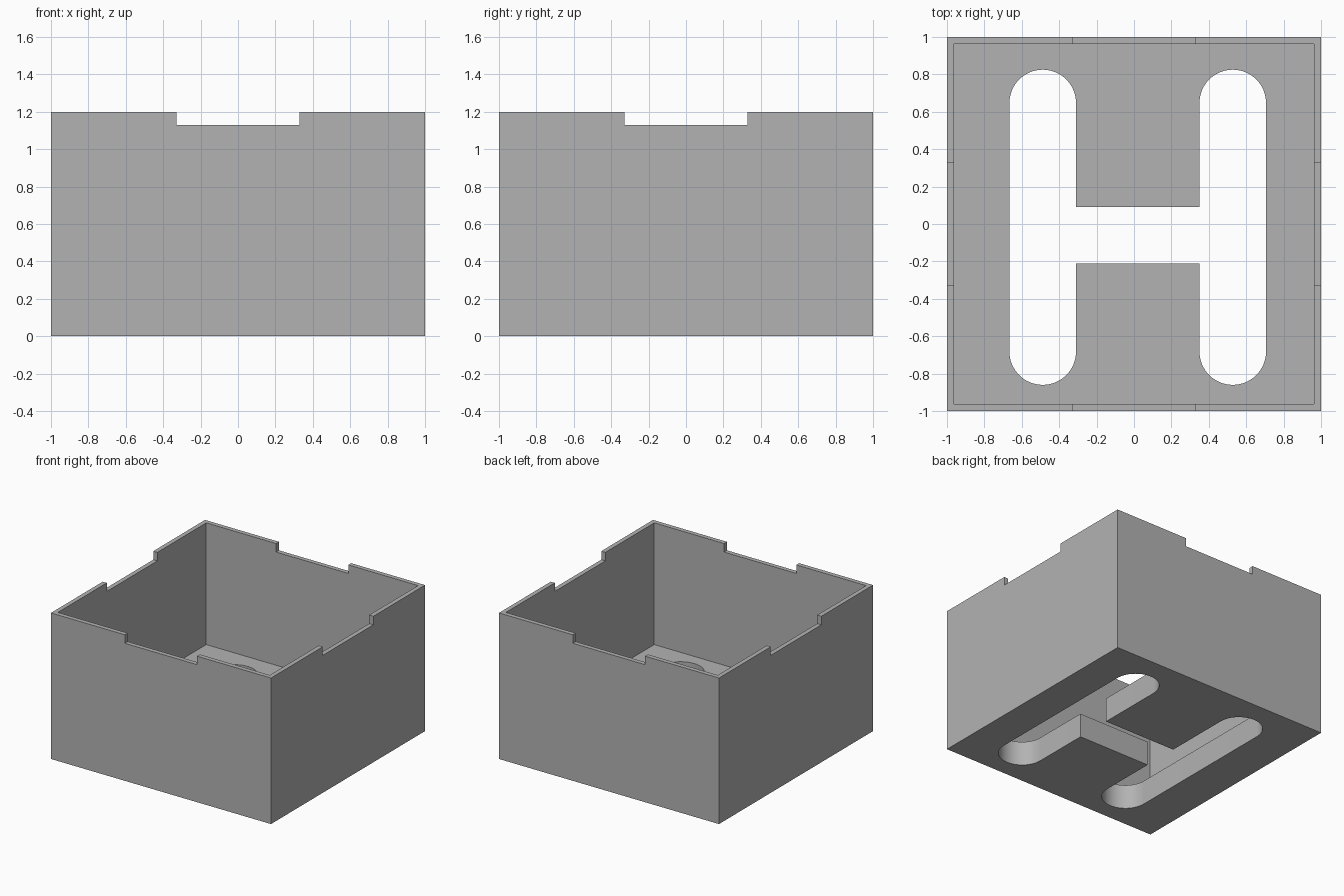
import bpy
import bmesh
from math import pi, cos, sin

cube = bpy.data.objects.get("Cube")
if cube:
    bpy.data.objects.remove(cube, do_unlink=True)

HEIGHT, WALL, FLOOR = 1.2, 0.037, 0.2
NOTCH_HALF, NOTCH_Z = 0.328, 1.13

grey = bpy.data.materials.new("plain grey")
grey.use_nodes = True
colour = (0.45, 0.45, 0.45, 1)
grey.diffuse_color = colour
grey.node_tree.nodes["Principled BSDF"].inputs["Base Color"].default_value = colour


def prism(name, outline, z0, z1):
    """Extrude a counter-clockwise outline from z0 up to z1."""
    bm = bmesh.new()
    base = bm.faces.new([bm.verts.new((x, y, z0)) for x, y in outline])
    top = bmesh.ops.extrude_face_region(bm, geom=[base])["geom"]
    bmesh.ops.translate(bm, vec=(0, 0, z1 - z0),
                        verts=[g for g in top if isinstance(g, bmesh.types.BMVert)])
    bmesh.ops.recalc_face_normals(bm, faces=bm.faces)
    mesh = bpy.data.meshes.new(name)
    bm.to_mesh(mesh)
    bm.free()
    mesh.materials.append(grey)
    obj = bpy.data.objects.new(name, mesh)
    bpy.context.collection.objects.link(obj)
    return obj


def block(name, hx, hy, z0, z1):
    return prism(name, [(-hx, -hy), (hx, -hy), (hx, hy), (-hx, hy)], z0, z1)


def arc(cx, cy, r, start, steps=32):
    """Half circle, counter-clockwise from the start angle."""
    return [(cx + r * cos(start + pi * i / steps), cy + r * sin(start + pi * i / steps))
            for i in range(steps + 1)]


# Outer box
box = block("open_box", 1, 1, 0, HEIGHT)

# H-shaped floor opening: two round-ended slots joined by a cross channel
R, LEFT, RIGHT = 0.178, -0.488, 0.528
BACK, FRONT = 0.825 - R, R - 0.86
BAR_BACK, BAR_FRONT = 0.09, -0.21
h_outline = (arc(LEFT, FRONT, R, pi)
             + [(LEFT + R, BAR_FRONT), (RIGHT - R, BAR_FRONT)]
             + arc(RIGHT, FRONT, R, pi)
             + arc(RIGHT, BACK, R, 0)
             + [(RIGHT - R, BAR_BACK), (LEFT + R, BAR_BACK)]
             + arc(LEFT, BACK, R, 0))

# Cavity, rim notches on all four sides, and the floor opening
cutters = [
    block("cavity_cutter", 1 - WALL, 1 - WALL, FLOOR, HEIGHT + 0.3),
    block("side_notch_cutter", 1.2, NOTCH_HALF, NOTCH_Z, HEIGHT + 0.2),
    block("front_notch_cutter", NOTCH_HALF, 1.2, NOTCH_Z, HEIGHT + 0.2),
    prism("floor_opening_cutter", h_outline, -0.1, FLOOR + 0.1),
]
bpy.ops.object.select_all(action="DESELECT")
bpy.context.view_layer.objects.active = box
box.select_set(True)
for cutter in cutters:
    cutter.hide_render = True
    mod = box.modifiers.new(cutter.name, "BOOLEAN")
    mod.operation = "DIFFERENCE"
    mod.solver = "EXACT"
    mod.object = cutter
    bpy.ops.object.modifier_apply(modifier=mod.name)
    bpy.data.objects.remove(cutter, do_unlink=True)

# Smooth slot ends, sharp box edges
bpy.ops.object.shade_smooth_by_angle(angle=pi / 6)
